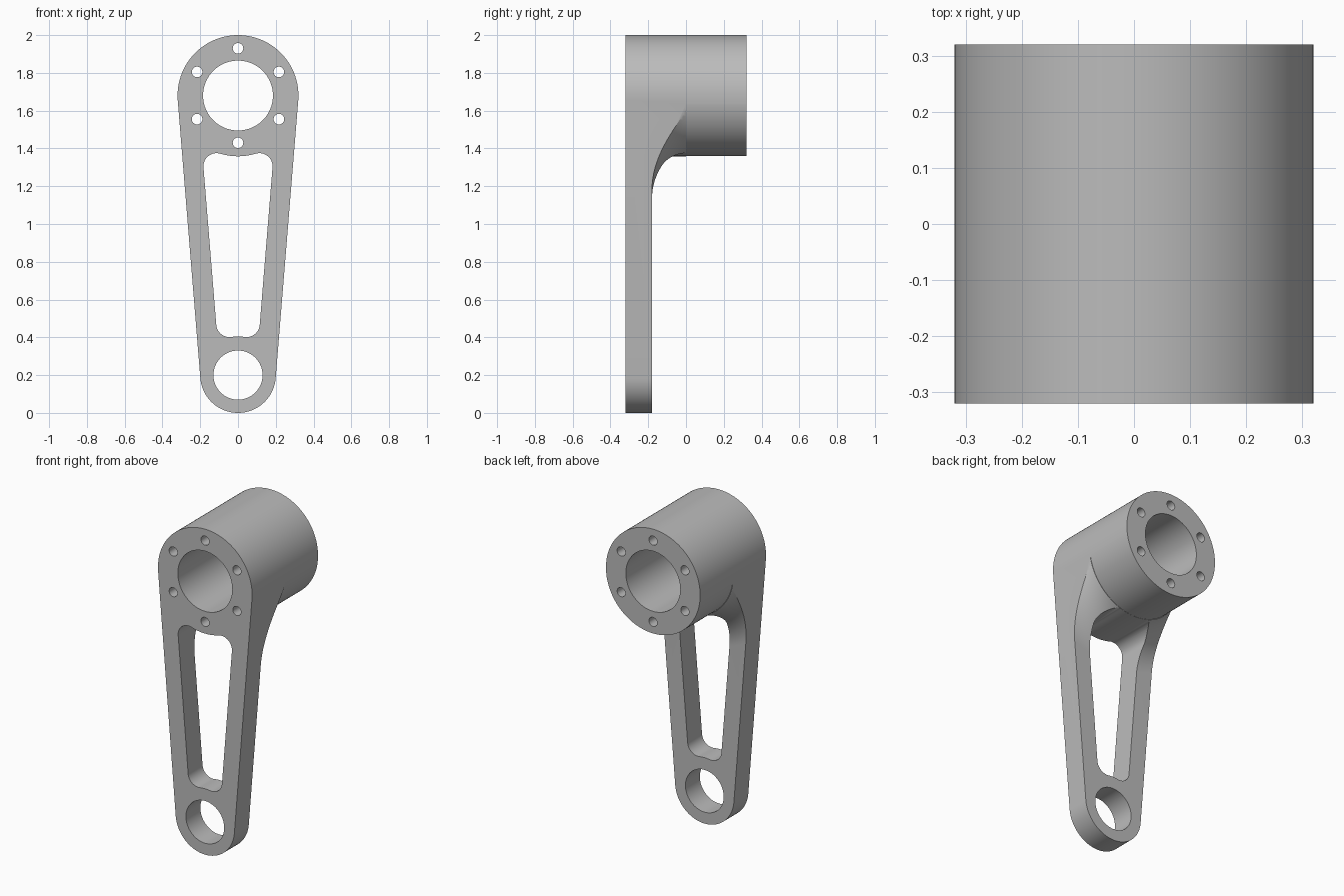
import bpy, bmesh, math
from mathutils import Vector, Matrix

cube = bpy.data.objects.get("Cube")
if cube:
    bpy.data.objects.remove(cube, do_unlink=True)

HUB, END = Vector((0, 1.68)), Vector((0, 0.2))   # (x, z) centres
HUB_R, END_R = 0.32, 0.2
FRONT, BACK, PLATE_BACK = -0.32, 0.32, -0.18
SEGS = 128
tilt = math.asin((HUB_R - END_R) / (HUB.y - END.y))  # taper of the arm sides


def arc(centre, r, a0, a1, n):
    return [centre + r * Vector((math.cos(a), math.sin(a)))
            for a in (a0 + (a1 - a0) * i / n for i in range(n + 1))]


def make_object(name, bm):
    bmesh.ops.recalc_face_normals(bm, faces=bm.faces[:])
    mesh = bpy.data.meshes.new(name)
    bm.to_mesh(mesh)
    bm.free()
    obj = bpy.data.objects.new(name, mesh)
    bpy.context.collection.objects.link(obj)
    return obj


def prism(name, points, y0, y1):
    """Extrude an (x, z) outline along y."""
    bm = bmesh.new()
    face = bm.faces.new([bm.verts.new((p.x, y0, p.y)) for p in points])
    ext = bmesh.ops.extrude_face_region(bm, geom=[face])["geom"]
    bmesh.ops.translate(bm, vec=(0, y1 - y0, 0),
                        verts=[v for v in ext if isinstance(v, bmesh.types.BMVert)])
    return make_object(name, bm)


def lathe(name, profile):
    """Revolve a closed (radius, y) profile about the hub axis."""
    bm = bmesh.new()
    rings = []
    for i in range(SEGS):
        turn = Matrix.Rotation(math.tau * i / SEGS, 3, 'Y')
        rings.append([bm.verts.new(turn @ Vector((r, y, 0)) + Vector((0, 0, HUB.y)))
                      for r, y in profile])
    n = len(profile)
    for i in range(SEGS):
        a, b = rings[i], rings[(i + 1) % SEGS]
        for j in range(n):
            k = (j + 1) % n
            bm.faces.new((a[j], a[k], b[k], b[j]))
    return make_object(name, bm)


def cut(target, cutter):
    cutter.hide_render = True
    mod = target.modifiers.new("cut", 'BOOLEAN')
    mod.operation, mod.solver, mod.object = 'DIFFERENCE', 'EXACT', cutter
    deps = bpy.context.evaluated_depsgraph_get()
    mesh = bpy.data.meshes.new_from_object(target.evaluated_get(deps))
    target.modifiers.clear()
    target.data = mesh
    bpy.data.objects.remove(cutter, do_unlink=True)


def drill(target, centre, r, n):
    cut(target, prism("drill", arc(centre, r, 0, math.tau, n)[:-1], FRONT - 0.1, BACK + 0.1))


# Tapered arm outline, extruded to the full hub depth
outline = arc(HUB, HUB_R, -tilt, math.pi + tilt, 66)
outline += arc(END, END_R, math.pi + tilt, math.tau - tilt, 60)
arm = prism("crank_arm", outline, FRONT, BACK)

# Trim behind the plate: round hub with a concave flare down to the thin arm
flare_in, flare_out = 0.323, 0.57
width, depth = flare_out - flare_in, -PLATE_BACK
flare_r = (width ** 2 + depth ** 2) / (2 * depth)
sweep = math.asin(width / flare_r)
profile = [(flare_out - flare_r * math.sin(sweep * i / 20),
            PLATE_BACK + flare_r * (1 - math.cos(sweep * i / 20))) for i in range(21)]
trim_r = HUB_R + 0.0005
profile += [(trim_r, 0), (trim_r, 0.5), (3, 0.5), (3, PLATE_BACK)]
cut(arm, lathe("rear_trim", profile))

# Tapered window with rounded corners, curved around the hub and the end boss
normal = Vector((math.cos(tilt), -math.sin(tilt)))
along = Vector((-math.sin(tilt), -math.cos(tilt)))
RIM, CORNER = 0.107, 0.07


def corner_centre(centre, r, edge_r, direction):
    off = r - RIM - CORNER
    return centre + normal * off + along * direction * math.sqrt((edge_r + CORNER) ** 2 - off ** 2)


def heading(a, b):
    return math.atan2(b.y - a.y, b.x - a.x)


top_edge, low_edge = HUB_R + 0.0015, 0.205
low = corner_centre(END, END_R, low_edge, -1)
top = corner_centre(HUB, HUB_R, top_edge, 1)
half = arc(END, low_edge, math.pi / 2, heading(END, low), 4)
half += arc(low, CORNER, heading(low, END), -tilt, 16)[1:]
half += arc(top, CORNER, -tilt, heading(top, HUB), 18)
half += arc(HUB, top_edge, heading(HUB, top), -math.pi / 2, 8)[1:]
mirrored = [Vector((-p.x, p.y)) for p in reversed(half[1:-1])]
cut(arm, prism("window", half + mirrored, FRONT - 0.1, BACK + 0.1))

# Bores and the ring of bolt holes
drill(arm, HUB, 0.185, 96)
drill(arm, END, 0.13, 80)
for i in range(6):
    angle = math.radians(30 + 60 * i)
    drill(arm, HUB + 0.25 * Vector((math.cos(angle), math.sin(angle))), 0.028, 32)

# Plain grey metal
grey = bpy.data.materials.new("grey_metal")
grey.use_nodes = True
colour = (0.5, 0.5, 0.5, 1)
grey.diffuse_color = colour
grey.node_tree.nodes["Principled BSDF"].inputs["Base Color"].default_value = colour
arm.data.materials.clear()
arm.data.materials.append(grey)
for poly in arm.data.polygons:
    poly.material_index = 0

bpy.ops.object.select_all(action='DESELECT')
arm.select_set(True)
bpy.context.view_layer.objects.active = arm
bpy.ops.object.shade_smooth_by_angle(angle=math.radians(30))
